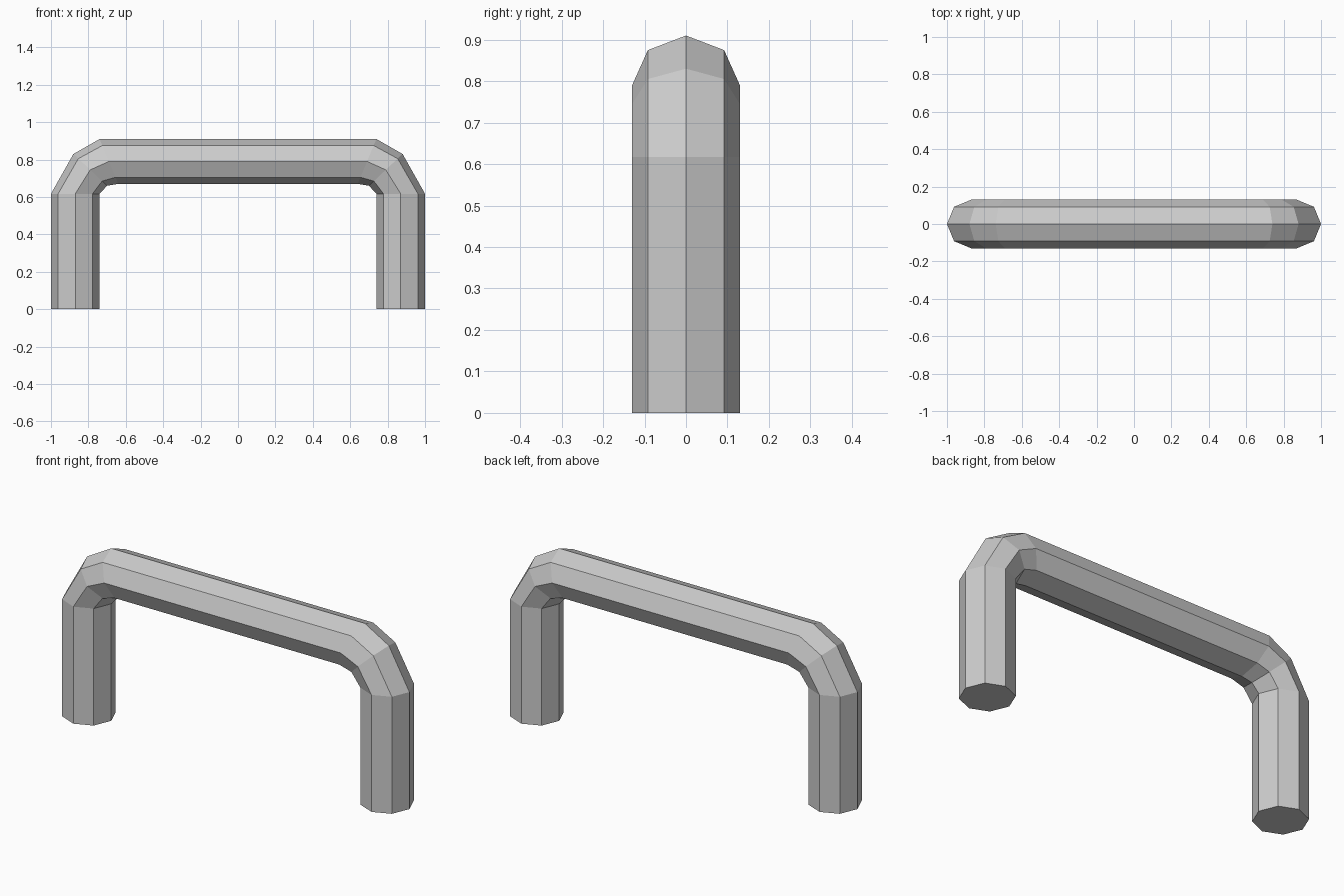
import bpy, bmesh
from math import cos, sin, pi

cube = bpy.data.objects.get("Cube")
if cube:
    bpy.data.objects.remove(cube, do_unlink=True)

SIDES = 8
DEPTH = 0.13

# Half of the path, foot to bar: (centre x, centre z, outward x, outward z)
half = [
    (0.87, 0.0, 0.13, 0.0),
    (0.87, 0.617, 0.13, 0.0),
    (0.79, 0.745, 0.09, 0.085),
    (0.69, 0.79, 0.05, 0.12),
]
path = half + [(-x, z, -ox, oz) for x, z, ox, oz in reversed(half)]

# Octagonal tube swept along the path, with a cap on each foot
bm = bmesh.new()
rings = []
for x, z, ox, oz in path:
    ring = []
    for i in range(SIDES):
        a = 2 * pi * i / SIDES
        ring.append(bm.verts.new((x + ox * cos(a), DEPTH * sin(a), z + oz * cos(a))))
    rings.append(ring)
for r, s in zip(rings, rings[1:]):
    for i in range(SIDES):
        j = (i + 1) % SIDES
        bm.faces.new((r[i], r[j], s[j], s[i]))
bm.faces.new(rings[0])
bm.faces.new(rings[-1])
bmesh.ops.recalc_face_normals(bm, faces=bm.faces)

mesh = bpy.data.meshes.new("handle")
bm.to_mesh(mesh)
bm.free()
handle = bpy.data.objects.new("handle", mesh)
bpy.context.collection.objects.link(handle)

# Plain grey
grey = bpy.data.materials.new("grey")
grey.use_nodes = True
colour = (0.6, 0.6, 0.6, 1)
grey.diffuse_color = colour
grey.node_tree.nodes["Principled BSDF"].inputs["Base Color"].default_value = colour
mesh.materials.append(grey)
